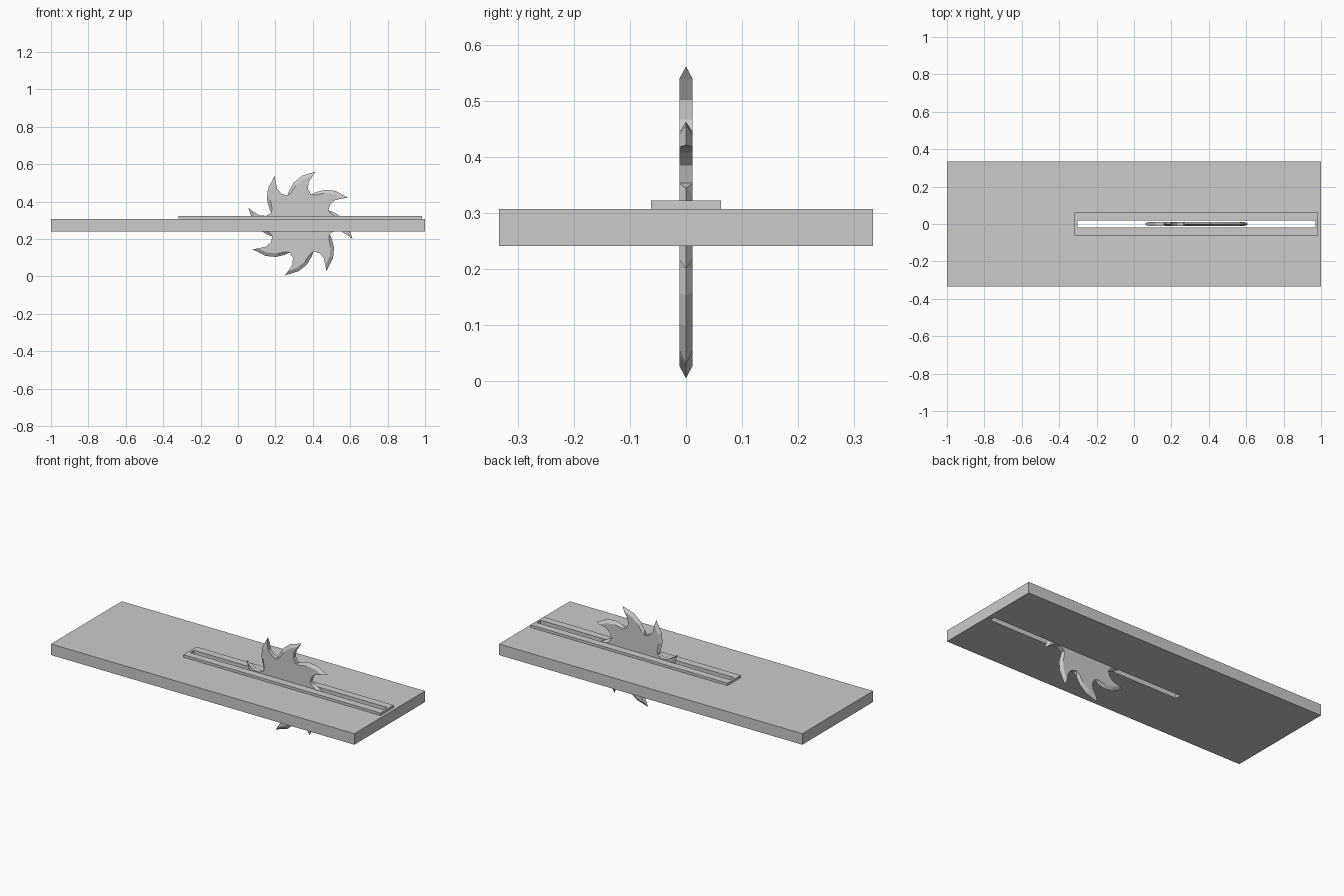
import bpy, bmesh
from math import radians, cos, sin
from mathutils import Vector

cube = bpy.data.objects.get("Cube")
if cube:
    bpy.data.objects.remove(cube, do_unlink=True)

grey = bpy.data.materials.new("plain grey")
grey.use_nodes = True
grey.diffuse_color = (0.6, 0.6, 0.6, 1)
grey.node_tree.nodes["Principled BSDF"].inputs["Base Color"].default_value = grey.diffuse_color


def finish(name, bm):
    bmesh.ops.remove_doubles(bm, verts=bm.verts, dist=0.0001)
    bmesh.ops.recalc_face_normals(bm, faces=bm.faces)
    mesh = bpy.data.meshes.new(name)
    bm.to_mesh(mesh)
    bm.free()
    mesh.materials.append(grey)
    obj = bpy.data.objects.new(name, mesh)
    bpy.context.collection.objects.link(obj)
    return obj


def slotted_plate(name, x0, x1, half_y, z0, z1, slot):
    """Flat box with a rectangular slot right through it."""
    sx0, sx1, sy = slot
    bm = bmesh.new()

    def loop(a, b, h, z):
        return [bm.verts.new(p) for p in
                ((a, -h, z), (b, -h, z), (b, h, z), (a, h, z))]

    rings = [loop(x0, x1, half_y, z0), loop(x0, x1, half_y, z1),
             loop(sx0, sx1, sy, z1), loop(sx0, sx1, sy, z0)]
    for r in range(4):
        a, b = rings[r], rings[(r + 1) % 4]
        for i in range(4):
            j = (i + 1) % 4
            bm.faces.new((a[i], a[j], b[j], b[i]))
    return finish(name, bm)


# Table board and the raised guide around its slot
SLOT = (-0.303, 0.971, 0.0175)
slotted_plate("table_board", -1, 1, 0.333, 0.241, 0.307, SLOT)
slotted_plate("slot_guide", -0.317, 0.983, 0.062, 0.307, 0.322, SLOT)

# Saw blade: eight hooked teeth with sharpened outer edges
TEETH = 8
HALF = 0.012
CENTRE = Vector((0.334, 0, 0.283))
VALLEY = (0.165, 70)
TIP = (0.29, 73.4)
RIDGE = [(0.186, 109), (0.222, 99), (0.255, 88)]     # sharp outer edge
SHOULDER = [(0.172, 107), (0.204, 97), (0.237, 86)]  # inner side of the bevel
TIP_BACK = (0.264, 75.5)
HOOK = [(0.222, 79), (0.188, 77.5)]                  # hollow inner edge


def polar(point, turn, y):
    r, a = point
    a = radians(a + turn)
    return CENTRE + Vector((r * cos(a), y, r * sin(a)))


bm = bmesh.new()


def face(points):
    bm.faces.new([bm.verts.new(p) for p in points])


step = 360 / TEETH
root = (VALLEY[0], VALLEY[1] + step)
for side in (-HALF, HALF):
    face([polar(VALLEY, i * step, side) for i in range(TEETH)])
for i in range(TEETH):
    turn = i * step
    inner = SHOULDER + [TIP_BACK]
    outer = RIDGE + [TIP]
    for side in (-HALF, HALF):
        # Flat cheek of the tooth
        face([polar(p, turn, side) for p in [root] + inner + HOOK + [VALLEY]])
        # Bevel strip along the outer edge
        face([polar(root, turn, side), polar(inner[0], turn, side),
              polar(outer[0], turn, 0)])
        for k in range(len(inner) - 1):
            face([polar(inner[k], turn, side), polar(inner[k + 1], turn, side),
                  polar(outer[k + 1], turn, 0), polar(outer[k], turn, 0)])
    # Ends of the bevel
    face([polar(root, turn, -HALF), polar(root, turn, HALF), polar(outer[0], turn, 0)])
    face([polar(TIP_BACK, turn, -HALF), polar(TIP_BACK, turn, HALF), polar(TIP, turn, 0)])
    # Square inner edge of the hook
    path = [TIP_BACK] + HOOK + [VALLEY]
    for a, b in zip(path, path[1:]):
        face([polar(a, turn, -HALF), polar(b, turn, -HALF),
              polar(b, turn, HALF), polar(a, turn, HALF)])
# Remove the shared hub seam so each cheek reads as one flat face
bmesh.ops.remove_doubles(bm, verts=bm.verts, dist=0.0001)
flat = [e for e in bm.edges if len(e.link_faces) == 2
        and all(abs(abs(v.co.y) - HALF) < 0.0001 for f in e.link_faces for v in f.verts)
        and all(len({round(v.co.y, 4) for v in f.verts}) == 1 for f in e.link_faces)]
bmesh.ops.dissolve_edges(bm, edges=flat, use_verts=False)
finish("saw_blade", bm)
